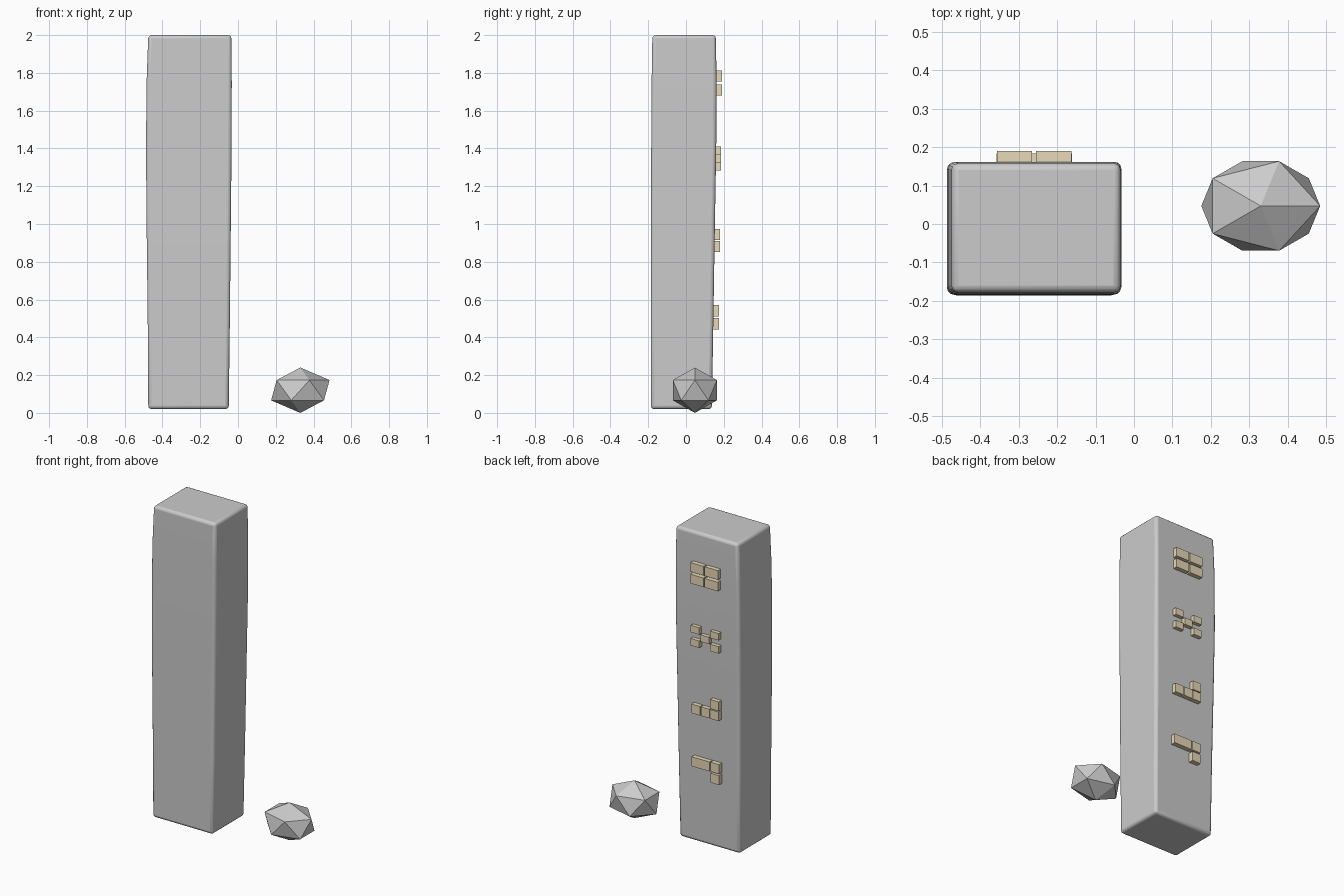
import bpy, bmesh

if "Cube" in bpy.data.objects:
    bpy.data.objects.remove(bpy.data.objects["Cube"])

tan = bpy.data.materials.new("tan_stone")
tan.diffuse_color = (0.8, 0.69, 0.48, 1)
tan.use_nodes = True
tan.node_tree.nodes["Principled BSDF"].inputs["Base Color"].default_value = tan.diffuse_color


def add_object(name, bm, material=None):
    bmesh.ops.recalc_face_normals(bm, faces=bm.faces)
    mesh = bpy.data.meshes.new(name)
    bm.to_mesh(mesh)
    bm.free()
    obj = bpy.data.objects.new(name, mesh)
    bpy.context.collection.objects.link(obj)
    if material:
        mesh.materials.append(material)
    return obj


# Standing stone: slightly swelling rectangular sections (z, x0, x1, y0, y1)
sections = [
    (0.02, -0.475, -0.049, -0.186, 0.137),
    (0.50, -0.478, -0.043, -0.186, 0.145),
    (1.00, -0.484, -0.038, -0.185, 0.153),
    (1.40, -0.487, -0.034, -0.184, 0.160),
    (1.75, -0.484, -0.033, -0.182, 0.162),
    (2.00, -0.475, -0.035, -0.178, 0.158),
]
bm = bmesh.new()
rings = [[bm.verts.new((x, y, z)) for x, y in ((x0, y0), (x1, y0), (x1, y1), (x0, y1))]
         for z, x0, x1, y0, y1 in sections]
for a, b in zip(rings, rings[1:]):
    for i in range(4):
        j = (i + 1) % 4
        bm.faces.new((a[i], a[j], b[j], b[i]))
bm.faces.new(rings[0])
bm.faces.new(rings[-1])
pillar = add_object("standing_stone", bm)
bevel = pillar.modifiers.new("rounded_edges", 'BEVEL')
bevel.width = 0.018
bevel.segments = 3
bevel.limit_method = 'ANGLE'
bpy.context.view_layer.objects.active = pillar
pillar.select_set(True)
bpy.ops.object.shade_smooth_by_angle()
pillar.select_set(False)

# Raised block patterns on the back: centre z, outer y, blocks (dx, dz, width, height)
patterns = [
    (1.747, 0.190, [(sx * 0.051, sz * 0.037, 0.092, 0.058)
                    for sx in (-1, 1) for sz in (-1, 1)]),
    (1.347, 0.184, [(0, 0, 0.060, 0.044)] +
                   [(sx * 0.068, sz * 0.042, 0.060, 0.044)
                    for sx in (-1, 1) for sz in (-1, 1)]),
    (0.912, 0.180, [(dx, -0.032, 0.060, 0.058) for dx in (-0.066, 0, 0.066)] +
                   [(-0.066, 0.032, 0.060, 0.058)]),
    (0.507, 0.175, [(0.035, 0.034, 0.128, 0.060)] +
                   [(-0.066, s * 0.035, 0.060, 0.060) for s in (-1, 1)]),
]
for n, (cz, outer, blocks) in enumerate(patterns, 1):
    bm = bmesh.new()
    for dx, dz, w, h in blocks:
        for v in bmesh.ops.create_cube(bm, size=1)["verts"]:
            v.co = (-0.26 + dx + v.co.x * w, outer - 0.02 + v.co.y * 0.04, cz + dz + v.co.z * h)
    add_object(f"raised_pattern_{n}", bm, tan)

# Loose faceted rock
bm = bmesh.new()
bmesh.ops.create_icosphere(bm, subdivisions=1, radius=1)
for v in bm.verts:
    v.co = (0.33 + v.co.x * 0.173, 0.047 + v.co.y * 0.137, 0.12 + v.co.z * 0.12)
add_object("loose_rock", bm)
